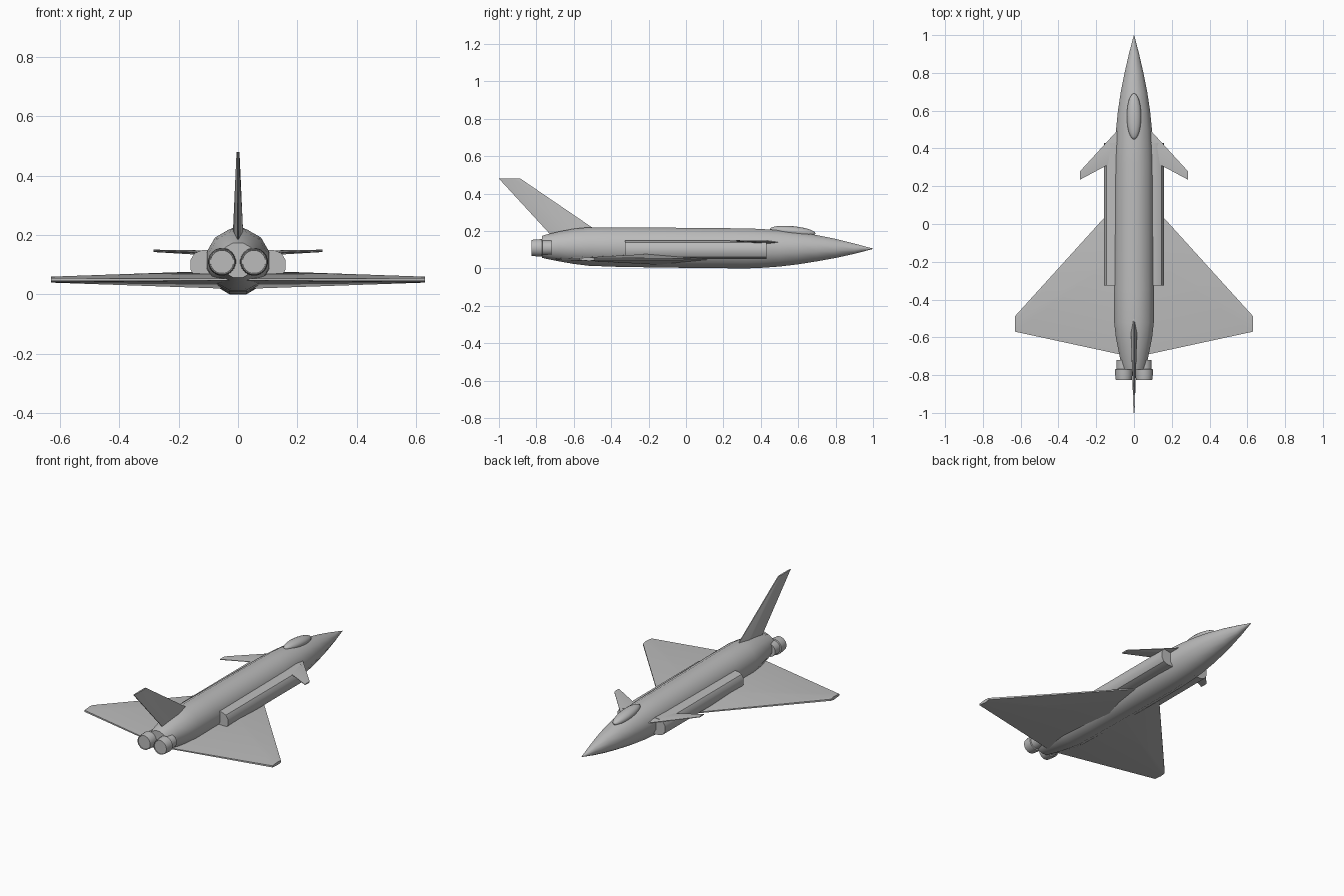
import bpy, bmesh, math
from mathutils import Vector

if "Cube" in bpy.data.objects:
    bpy.data.objects.remove(bpy.data.objects["Cube"])

grey = bpy.data.materials.new("airframe grey")
grey.diffuse_color = (0.5, 0.5, 0.5, 1)
grey.use_nodes = True
grey.node_tree.nodes["Principled BSDF"].inputs["Base Color"].default_value = grey.diffuse_color


def loft(name, rings, angle=35):
    """Skin a list of equally long point rings and cap both ends."""
    bm = bmesh.new()
    vs = [[bm.verts.new(p) for p in r] for r in rings]
    n = len(vs[0])
    for a, b in zip(vs, vs[1:]):
        for i in range(n):
            j = (i + 1) % n
            bm.faces.new((a[i], a[j], b[j], b[i]))
    bm.faces.new(vs[0])
    bm.faces.new(vs[-1])
    bmesh.ops.recalc_face_normals(bm, faces=bm.faces)
    me = bpy.data.meshes.new(name)
    bm.to_mesh(me)
    bm.free()
    me.materials.append(grey)
    ob = bpy.data.objects.new(name, me)
    bpy.context.collection.objects.link(ob)
    bpy.ops.object.select_all(action='DESELECT')
    bpy.context.view_layer.objects.active = ob
    ob.select_set(True)
    bpy.ops.object.shade_smooth_by_angle(angle=math.radians(angle))
    return ob


def oval(y, cx, cz, rx, rz, n=12, p=2.0, turn=0.5):
    """Cross-section ring facing along y; p above 2 squares it off."""
    pts = []
    for i in range(n):
        a = 2 * math.pi * (i + turn) / n
        c, s = math.cos(a), math.sin(a)
        pts.append((cx + rx * math.copysign(abs(c) ** (2 / p), c), y,
                    cz + rz * math.copysign(abs(s) ** (2 / p), s)))
    return pts


def foil(front, back, half, thick_axis, edge=0.1):
    """Six-sided blade section from leading to trailing edge."""
    f, b, t = Vector(front), Vector(back), Vector(thick_axis)
    m = f.lerp(b, 0.35)
    e = half * edge
    return [f + t * e, m + t * half, b + t * e, b - t * e, m - t * half, f - t * e]


# Fuselage: y, half width, bottom, top
prof = [(1.0, 0.001, 0.104, 0.106), (0.9, 0.027, 0.078, 0.133), (0.8, 0.050, 0.056, 0.158),
        (0.7, 0.070, 0.038, 0.178), (0.6, 0.085, 0.022, 0.194), (0.5, 0.095, 0.010, 0.204),
        (0.4, 0.101, 0.003, 0.211), (0.32, 0.104, 0.0, 0.214), (0.0, 0.105, 0.003, 0.217),
        (-0.35, 0.106, 0.008, 0.220), (-0.52, 0.105, 0.014, 0.220), (-0.60, 0.096, 0.024, 0.212),
        (-0.68, 0.080, 0.038, 0.197), (-0.74, 0.068, 0.050, 0.183), (-0.77, 0.060, 0.057, 0.174)]
k = 1 / math.cos(math.pi / 12)
loft("fuselage", [oval(y, 0, (lo + hi) / 2, w * k, (hi - lo) / 2 * k) for y, w, lo, hi in prof])

# Canopy bubble, tipped slightly toward the nose
rings = []
for i in range(13):
    a = math.pi * (i + 0.04) / 12.08
    c, s = math.cos(a), max(math.sin(a), 0.01)
    rings.append(oval(0.57 + 0.122 * c, 0, 0.198 - 0.011 * c, 0.038 * s, 0.028 * s, 16, 2, 0))
loft("canopy", rings, 60)

# Tail fin
X = (1, 0, 0)
loft("tail_fin", [foil((0, -0.43, 0.17), (0, -0.715, 0.17), 0.019, X),
                  foil((0, -0.885, 0.48), (0, -1.0, 0.48), 0.005, X, 0.6)], 40)

Z = (0, 0, 1)
for side, s in (("left", -1), ("right", 1)):
    # Delta wing
    loft(side + "_wing", [foil((s * 0.03, 0.174, 0.05), (s * 0.03, -0.70, 0.05), 0.031, Z),
                          foil((s * 0.63, -0.488, 0.05), (s * 0.63, -0.57, 0.05), 0.01, Z, 0.5)], 40)
    # Foreplane
    loft(side + "_foreplane", [foil((s * 0.07, 0.515, 0.139), (s * 0.07, 0.35, 0.139), 0.009, Z),
                               foil((s * 0.285, 0.28, 0.147), (s * 0.285, 0.235, 0.147), 0.004, Z, 0.5)], 40)
    # Intake duct along the body
    loft(side + "_intake", [oval(y, s * 0.098, 0.1, 0.063, 0.051, 12, 2.6)
                            for y in (0.43, -0.325)])
    # Exhaust nozzle with a shallow rim
    loft(side + "_nozzle", [oval(y, s * 0.054, 0.11, r, r, 20)
                            for y, r in ((-0.72, 0.040), (-0.768, 0.040), (-0.77, 0.047), (-0.80, 0.046),
                                         (-0.825, 0.043), (-0.825, 0.040), (-0.822, 0.039))])
